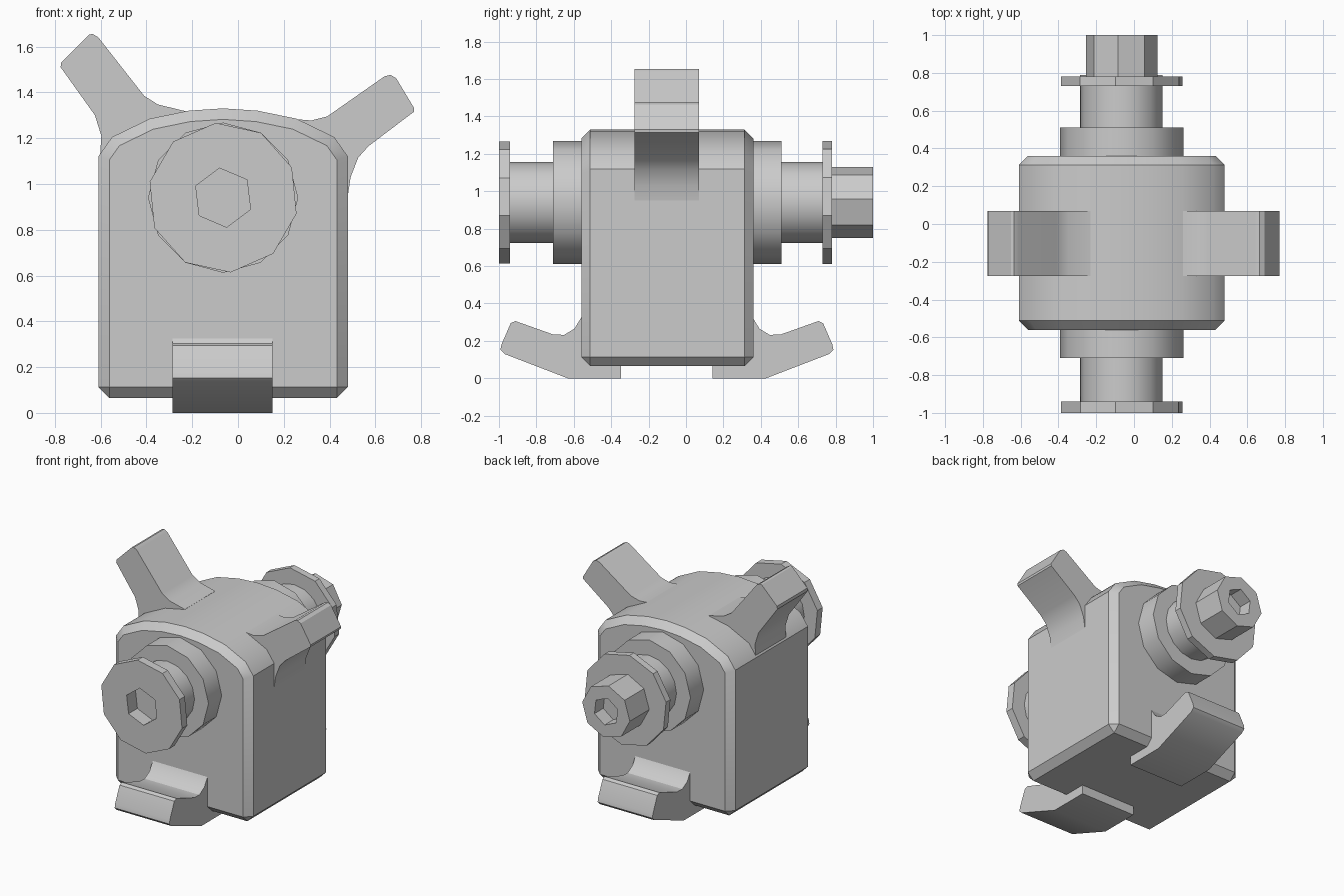
import bpy, bmesh, math
from mathutils import Matrix, Vector

old = bpy.data.objects.get("Cube")
if old:
    bpy.data.objects.remove(old, do_unlink=True)

CX, CY = -0.065, -0.102      # middle of the block
AXLE_Z = 0.94

grey = bpy.data.materials.new("plain grey")
grey.use_nodes = True
grey.diffuse_color = (0.6, 0.6, 0.6, 1)
for node in grey.node_tree.nodes:
    if node.type == 'BSDF_PRINCIPLED':
        node.inputs["Base Color"].default_value = (0.6, 0.6, 0.6, 1)


def finish(name, bm):
    bmesh.ops.recalc_face_normals(bm, faces=bm.faces)
    mesh = bpy.data.meshes.new(name)
    bm.to_mesh(mesh)
    bm.free()
    mesh.materials.append(grey)
    obj = bpy.data.objects.new(name, mesh)
    bpy.context.collection.objects.link(obj)
    return obj


def prism(name, profile, axis, lo, hi, chamfer=0.0, edge_rule=None):
    """Extrude a (horizontal, z) profile along x or y."""
    bm = bmesh.new()

    def place(h, z, d):
        return bm.verts.new((d, h, z) if axis == 'x' else (h, d, z))
    face = bm.faces.new([place(h, z, lo) for h, z in profile])
    step = Vector((hi - lo, 0, 0) if axis == 'x' else (0, hi - lo, 0))
    ext = bmesh.ops.extrude_face_region(bm, geom=[face], use_keep_orig=True)
    moved = [v for v in ext["geom"] if isinstance(v, bmesh.types.BMVert)]
    bmesh.ops.translate(bm, verts=moved, vec=step)
    bmesh.ops.recalc_face_normals(bm, faces=bm.faces)
    if chamfer:
        edges = [e for e in bm.edges if edge_rule(e)]
        bmesh.ops.bevel(bm, geom=edges, offset=chamfer, segments=1,
                        profile=0.5, affect='EDGES')
    return finish(name, bm)


def rod(name, axis, radius, lo, hi, sides, h=CX, z=AXLE_Z, turn=0.0):
    """Many-sided cylinder along x or y."""
    bm = bmesh.new()
    bmesh.ops.create_cone(bm, cap_ends=True, segments=sides, radius1=radius,
                          radius2=radius, depth=hi - lo)
    mid = (lo + hi) / 2
    if axis == 'x':
        m = Matrix.Translation((mid, h, z)) @ Matrix.Rotation(math.pi / 2, 4, 'Y')
    else:
        m = Matrix.Translation((h, mid, z)) @ Matrix.Rotation(math.pi / 2, 4, 'X')
    bm.transform(m @ Matrix.Rotation(turn, 4, 'Z'))
    return finish(name, bm)


def cut(targets, cutter):
    for obj in targets:
        mod = obj.modifiers.new("cut", 'BOOLEAN')
        mod.operation = 'DIFFERENCE'
        mod.solver = 'EXACT'
        mod.object = cutter
        bpy.context.view_layer.objects.active = obj
        bpy.ops.object.modifier_apply(modifier=mod.name)
    bpy.data.objects.remove(cutter, do_unlink=True)


# Block with arched top, chamfered end faces and bottom
half = [(0.545, 0.065), (0.545, 1.12), (0.485, 1.205), (0.32, 1.285), (0.15, 1.32)]
outline = ([(CX + x, z) for x, z in half] + [(CX, 1.33)]
           + [(CX - x, z) for x, z in reversed(half)])


def end_or_bottom(e):
    a, b = e.verts
    return abs(a.co.y - b.co.y) < 0.001 or max(a.co.z, b.co.z) < 0.07


block = prism("block", outline, 'y', -0.56, 0.36, 0.048, end_or_bottom)
cut([block], rod("hole_cutter", 'x', 0.225, -1, 1, 14, CY, 0.457, 0.1))
parts = [block]

# Two flared arms on the shoulders
right_arm = [(-0.775, 1.51), (-0.772, 1.53), (-0.65, 1.652), (-0.635, 1.655),
             (-0.61, 1.64), (-0.41, 1.385), (-0.35, 1.347), (-0.23, 1.318),
             (-0.25, 1.15), (-0.55, 1.02), (-0.605, 1.08), (-0.597, 1.21),
             (-0.625, 1.30)]
left_arm = [(0.23, 1.285), (0.32, 1.277), (0.39, 1.295), (0.64, 1.47),
            (0.665, 1.476), (0.69, 1.463), (0.77, 1.33), (0.768, 1.315),
            (0.57, 1.165), (0.525, 1.115), (0.492, 1.03), (0.48, 0.95),
            (0.40, 1.0), (0.25, 1.15)]
parts.append(prism("right_arm", right_arm, 'y', -0.275, 0.07))
parts.append(prism("left_arm", left_arm, 'y', -0.275, 0.07))

# Upturned feet, front and back
foot = [(0.245, 0.0), (0.53, 0.0), (0.868, 0.13), (0.89, 0.152), (0.885, 0.18),
        (0.835, 0.295), (0.81, 0.306), (0.61, 0.235), (0.55, 0.232),
        (0.495, 0.265), (0.458, 0.325), (0.40, 0.325), (0.40, 0.1), (0.245, 0.1)]
for side, s in (("front", -1), ("back", 1)):
    parts.append(prism(side + "_foot", [(CY + s * y, z) for y, z in foot],
                       'x', -0.285, 0.15))

# Axle ends: collar, neck and flange, with a bolt head at the back
parts += [
    rod("front_collar", 'y', 0.328, -0.71, -0.54, 12),
    rod("back_collar", 'y', 0.328, 0.34, 0.51, 12),
    rod("front_neck", 'y', 0.217, -0.95, -0.69, 16),
    rod("back_neck", 'y', 0.217, 0.49, 0.75, 16),
    rod("back_flange", 'y', 0.33, 0.73, 0.78, 10, turn=0.1),
]
front_flange = rod("front_flange", 'y', 0.328, -1.0, -0.94, 10, turn=0.1)
bolt_head = rod("bolt_head", 'y', 0.19, 0.77, 1.0, 8, turn=0.1)
front_neck = next(p for p in parts if p.name == "front_neck")
parts += [front_flange, bolt_head]

# Hexagonal sockets
cut([front_flange, front_neck],
    rod("front_socket_cutter", 'y', 0.13, -1.1, -0.9, 6, turn=0.12))
cut([bolt_head], rod("back_socket_cutter", 'y', 0.1, 0.9, 1.1, 6, turn=0.12))

# Smooth the shallow facets only
bpy.ops.object.select_all(action='DESELECT')
for p in parts:
    p.select_set(True)
bpy.context.view_layer.objects.active = block
bpy.ops.object.shade_smooth_by_angle(angle=math.radians(31))
